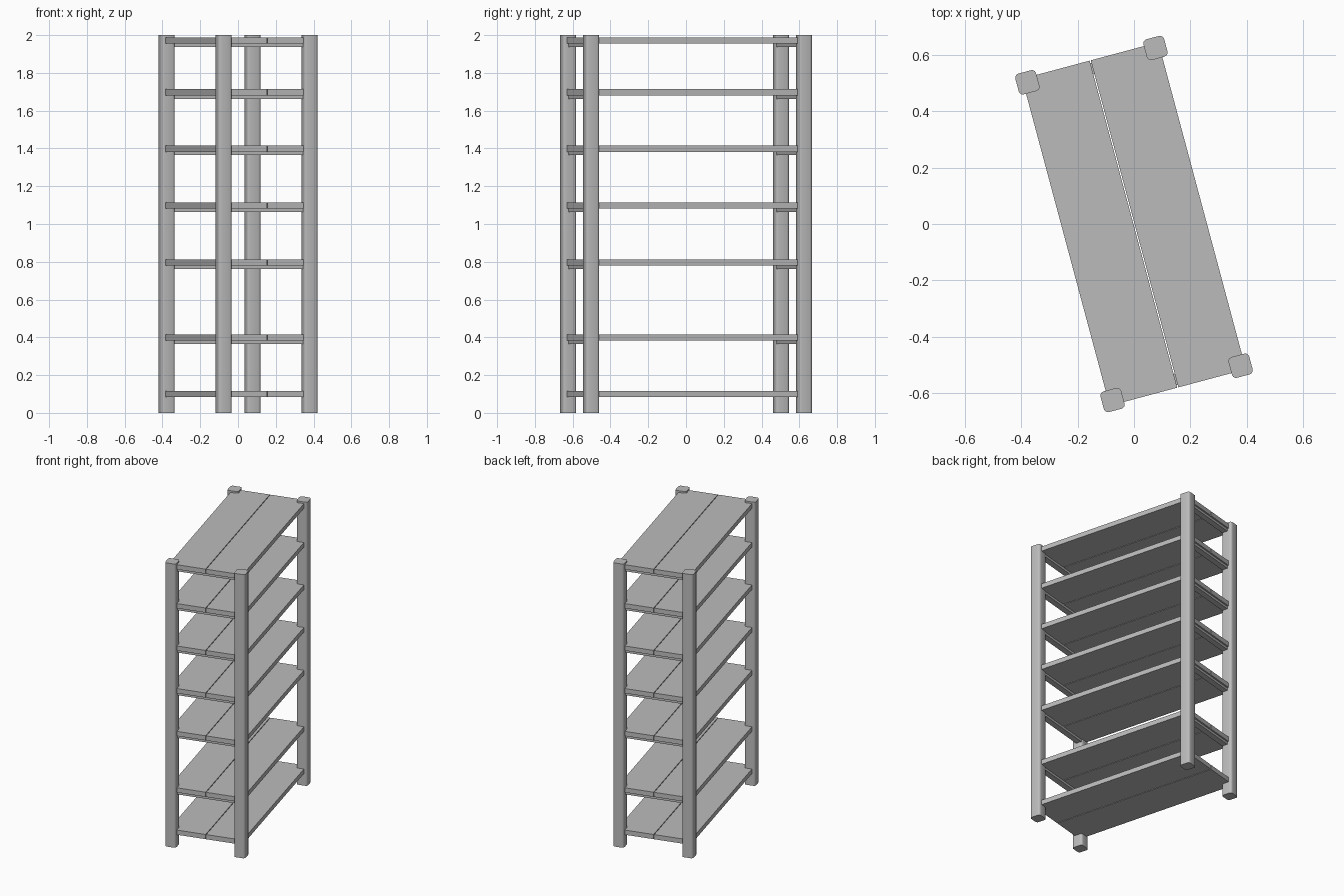
import bpy, bmesh, math
from mathutils import Matrix, Vector

cube = bpy.data.objects.get("Cube")
if cube:
    bpy.data.objects.remove(cube, do_unlink=True)

# Single grey finish
grey = bpy.data.materials.new("grey")
grey.use_nodes = True
colour = (0.5, 0.5, 0.5, 1)
grey.diffuse_color = colour
grey.node_tree.nodes["Principled BSDF"].inputs["Base Color"].default_value = colour

TURN = Matrix.Rotation(math.radians(15), 4, "Z")


def box(name, size, centre, rounding=0):
    """Box in the rack's own frame, with optionally rounded upright edges."""
    bm = bmesh.new()
    bmesh.ops.create_cube(bm, size=1)
    bmesh.ops.scale(bm, vec=size, verts=bm.verts)
    if rounding:
        upright = [e for e in bm.edges
                   if abs(e.verts[0].co.z - e.verts[1].co.z) > 0.1]
        bmesh.ops.bevel(bm, geom=upright, offset=rounding, segments=3,
                        profile=0.5, affect="EDGES")
    mesh = bpy.data.meshes.new(name)
    bm.to_mesh(mesh)
    bm.free()
    mesh.materials.append(grey)
    obj = bpy.data.objects.new(name, mesh)
    bpy.context.collection.objects.link(obj)
    obj.matrix_world = TURN @ Matrix.Translation(Vector(centre))
    if rounding:
        bpy.ops.object.select_all(action="DESELECT")
        obj.select_set(True)
        bpy.context.view_layer.objects.active = obj
        bpy.ops.object.shade_smooth_by_angle(angle=math.radians(40))
    return obj


# Four corner posts
for sx, side in ((-1, "right"), (1, "left")):
    for sy, end in ((-1, "front"), (1, "back")):
        box(f"{end}_{side}_post", (0.076, 0.076, 2),
            (sx * 0.235, sy * 0.583, 1), 0.015)

# Shelves of two boards each, with end rails under all but the lowest
HALF_W, HALF_L, THICK, GAP = 0.25, 0.6, 0.033, 0.004
shelf_tops = (0.117, 0.415, 0.813, 1.115, 1.415, 1.714, 1.988)
for i, top in enumerate(shelf_tops, 1):
    board = HALF_W - GAP / 2
    for sx, side in ((-1, "right"), (1, "left")):
        box(f"shelf_{i}_{side}_board", (board, 2 * HALF_L, THICK),
            (sx * (HALF_W + GAP / 2) / 2, 0, top - THICK / 2))
    if i > 1:
        for sy, end in ((-1, "front"), (1, "back")):
            box(f"shelf_{i}_{end}_rail", (0.42, 0.04, 0.018),
                (0, sy * 0.57, top - THICK - 0.009))
